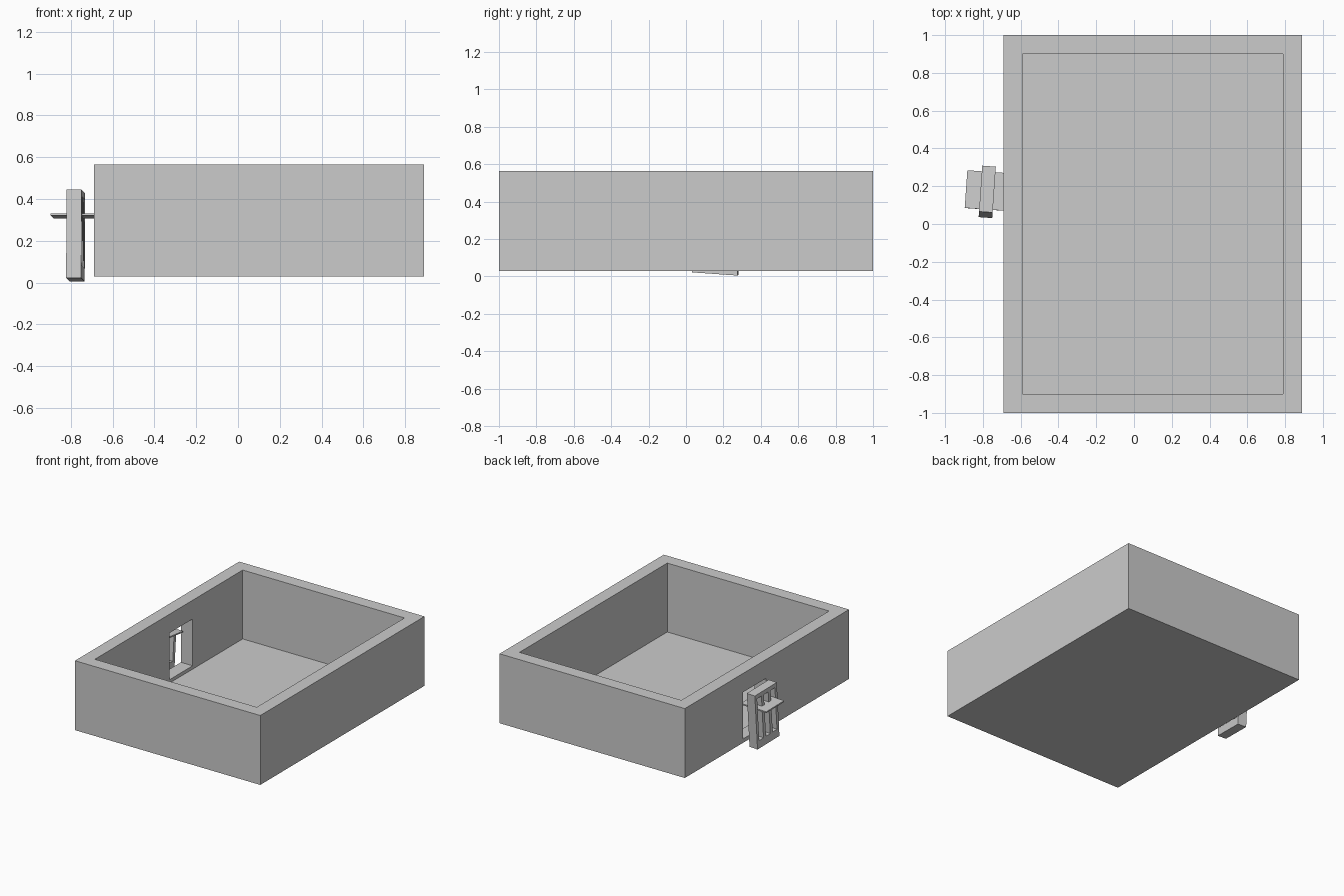
import bpy
from math import radians
from mathutils import Euler, Matrix, Vector

cube = bpy.data.objects.get("Cube")
if cube:
    bpy.data.objects.remove(cube, do_unlink=True)

grey = bpy.data.materials.new("plain_grey")
grey.use_nodes = True
colour = (0.6, 0.6, 0.6, 1)
grey.diffuse_color = colour
grey.node_tree.nodes["Principled BSDF"].inputs["Base Color"].default_value = colour


def box(name, low, high, frame=Matrix()):
    """Axis-aligned box from corner to corner, placed by a frame matrix."""
    low, high = Vector(low), Vector(high)
    bpy.ops.mesh.primitive_cube_add(size=1)
    ob = bpy.context.object
    ob.name = name
    ob.data.transform(Matrix.Translation((low + high) / 2)
                      @ Matrix.Diagonal((*(high - low), 1)))
    ob.matrix_world = frame
    ob.data.materials.append(grey)
    return ob


def cut(target, cutter):
    """Subtract the cutter and discard it."""
    cutter.hide_render = True
    bpy.context.view_layer.update()
    mod = target.modifiers.new("cut", 'BOOLEAN')
    mod.operation = 'DIFFERENCE'
    mod.solver = 'EXACT'
    mod.object = cutter
    bpy.ops.object.select_all(action='DESELECT')
    bpy.context.view_layer.objects.active = target
    target.select_set(True)
    bpy.ops.object.modifier_apply(modifier=mod.name)
    bpy.data.objects.remove(cutter, do_unlink=True)


# Open tray with thick walls, a thin floor and a window in one side
tray = box("tray", (-0.69, -1, 0.03), (0.89, 1, 0.565))
cut(tray, box("cavity_cutter", (-0.59, -0.9, 0.034), (0.79, 0.9, 0.7)))
cut(tray, box("window_cutter", (-0.8, 0.01, 0.06), (-0.5, 0.29, 0.42)))

# Slightly tilted slotted shutter hanging outside the window
tilt = Euler((radians(-4), 0, radians(-4))).to_matrix().to_4x4()
frame = Matrix.Translation((-0.777, 0.17, 0.225)) @ tilt
shutter = box("shutter", (-0.036, -0.122, -0.212), (0.036, 0.122, 0.212), frame)
for y in (-0.075, 0, 0.075):
    cut(shutter, box("slot_cutter", (-0.1, y - 0.024, -0.15),
                     (0.1, y + 0.024, 0.18), frame))

# Thin ledge passing through the shutter
box("ledge", (-0.113, -0.1, 0.09), (0.113, 0.1, 0.1), frame)
